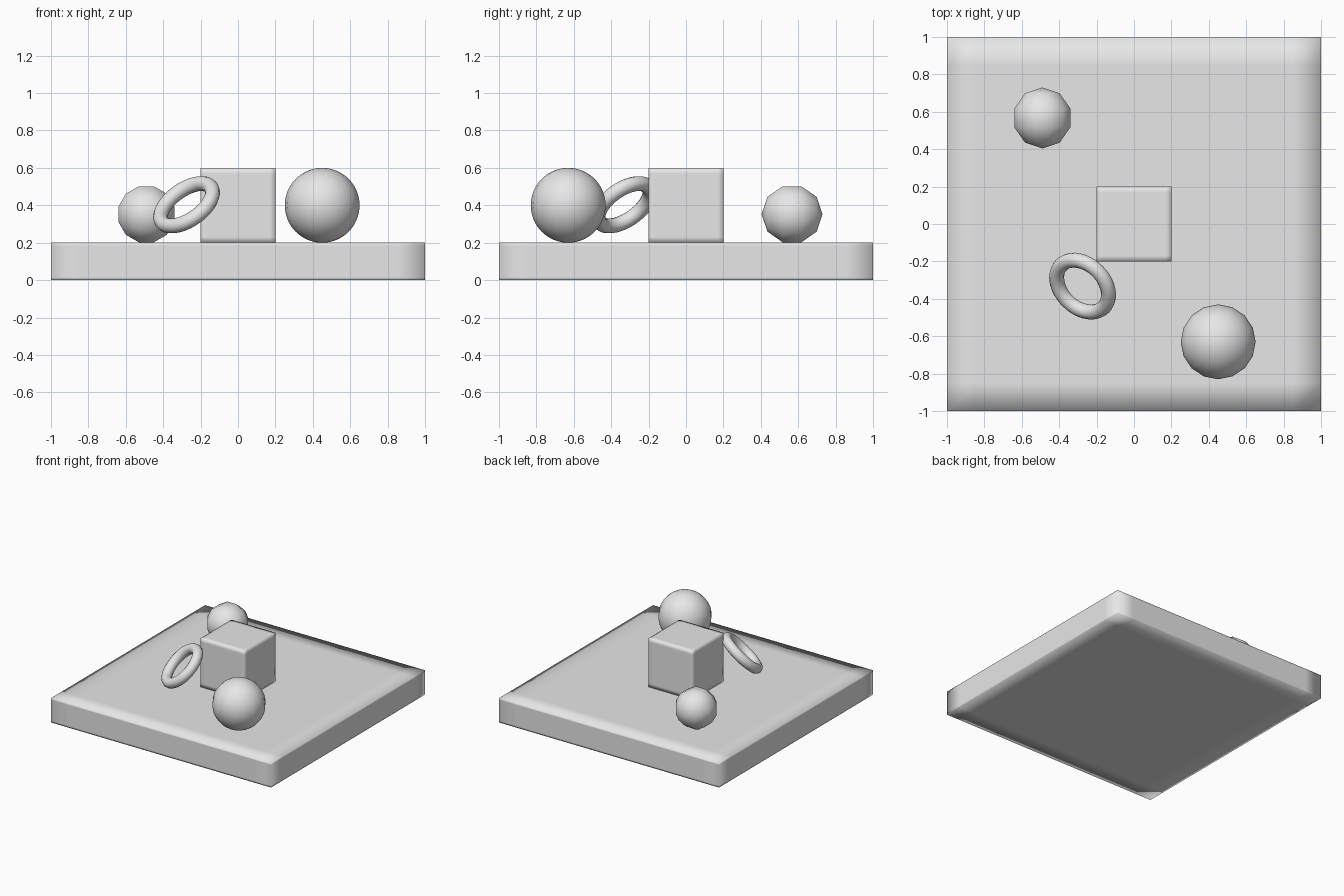
import bpy, bmesh, math
from mathutils import Vector, Matrix

if "Cube" in bpy.data.objects:
    bpy.data.objects.remove(bpy.data.objects["Cube"], do_unlink=True)

# One plain grey for everything
grey = bpy.data.materials.new("plain_grey")
grey.use_nodes = True
GREY = (0.8, 0.8, 0.8, 1)
grey.diffuse_color = GREY
grey.node_tree.nodes["Principled BSDF"].inputs["Base Color"].default_value = GREY


def finish(obj, name):
    obj.name = obj.data.name = name
    obj.data.materials.append(grey)
    for face in obj.data.polygons:
        face.use_smooth = True


def add_mesh(bm, name, location):
    mesh = bpy.data.meshes.new(name)
    bm.to_mesh(mesh)
    bm.free()
    obj = bpy.data.objects.new(name, mesh)
    bpy.context.collection.objects.link(obj)
    obj.location = location
    finish(obj, name)


def soft_box(name, size, location, loop=0.85):
    """Smooth-shaded box with edge loops close to every edge."""
    bm = bmesh.new()
    bmesh.ops.create_cube(bm, size=2)
    for axis in range(3):
        for side in (-1, 1):
            normal = Vector((0, 0, 0))
            normal[axis] = side
            bmesh.ops.bisect_plane(bm, geom=bm.verts[:] + bm.edges[:] + bm.faces[:],
                                   plane_co=normal * loop, plane_no=normal)
    bmesh.ops.scale(bm, vec=Vector(size) / 2, verts=bm.verts)
    add_mesh(bm, name, location)


def ball(name, radius, location, segments, rings, turn=Matrix()):
    bm = bmesh.new()
    bmesh.ops.create_uvsphere(bm, u_segments=segments, v_segments=rings,
                              radius=radius, matrix=turn)
    add_mesh(bm, name, location)


# Base slab and the block in its middle
soft_box("base_slab", (2, 2, 0.2), (0, 0, 0.1))
soft_box("centre_block", (0.4, 0.4, 0.4), (0, 0, 0.4))

# Fine ball at the front, coarse ball lying on its side at the back
ball("large_ball", 0.2, (0.45, -0.63, 0.4), 16, 32)
lying = Matrix.Rotation(math.pi / 2, 4, "X") @ Matrix.Rotation(math.pi / 12, 4, "Z")
ball("small_ball", 0.163, (-0.49, 0.567, 0.352), 12, 5, lying)

# Ring leaning against the block
axis = Vector((-0.5, -0.5, 0.707))
bpy.ops.mesh.primitive_torus_add(
    location=(-0.275, -0.332, 0.403), rotation=axis.to_track_quat("Z", "Y").to_euler(),
    major_radius=0.16, minor_radius=0.04, major_segments=48, minor_segments=12)
finish(bpy.context.object, "leaning_ring")
